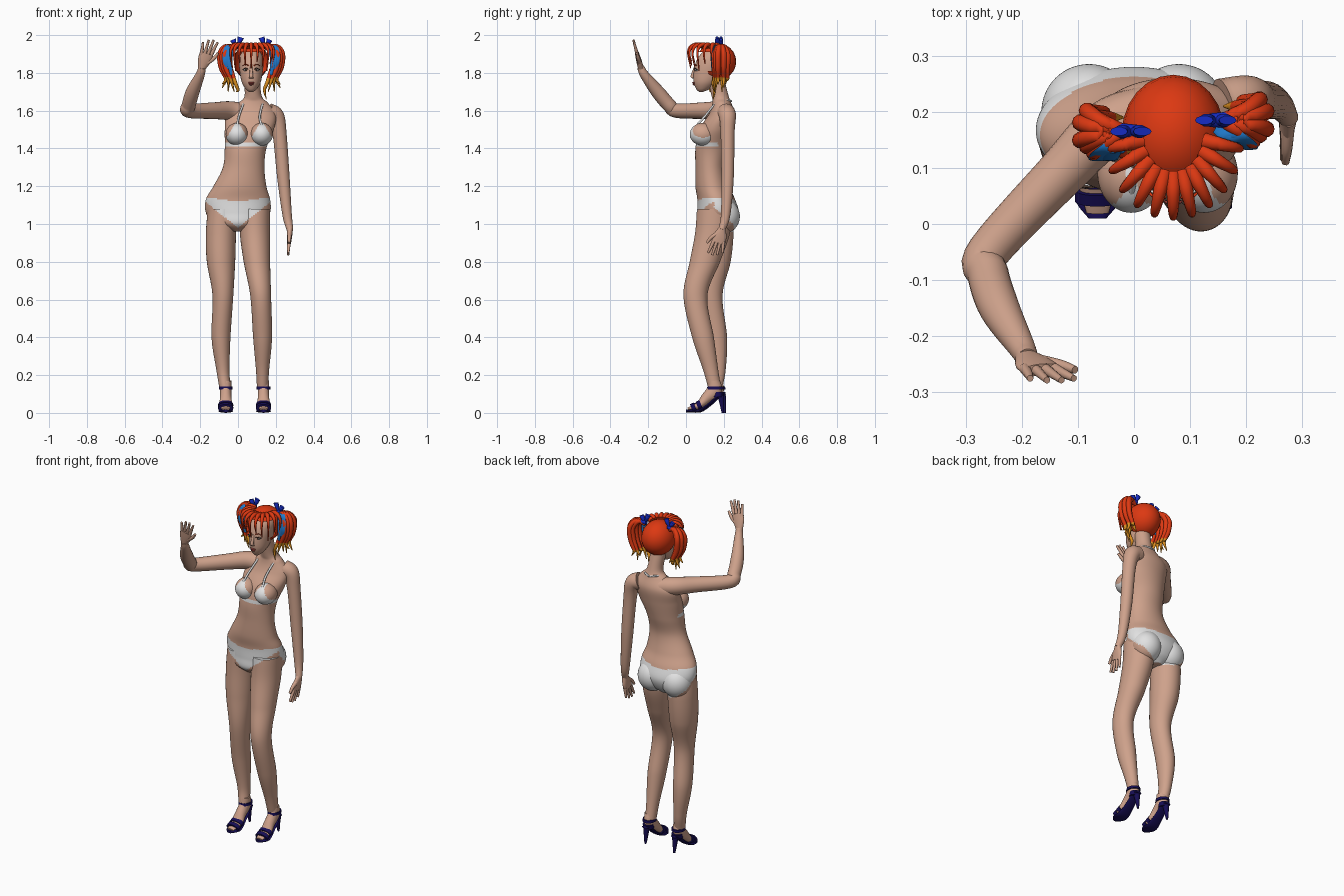
import bpy, bmesh, math
from mathutils import Vector, Matrix

default_cube = bpy.data.objects.get("Cube")
if default_cube:
    bpy.data.objects.remove(default_cube, do_unlink=True)


def material(name, *rgb):
    mat = bpy.data.materials.new(name)
    mat.use_nodes = True
    color = (*rgb, 1)
    mat.diffuse_color = color
    mat.node_tree.nodes["Principled BSDF"].inputs["Base Color"].default_value = color
    return mat


SKIN = material("skin", .62, .36, .26)
WHITE = material("white fabric", .76, .76, .76)
HAIR = material("red hair", .72, .04, .006)
TIPS = material("orange hair tips", .72, .28, .015)
BOW = material("blue bow", .008, .025, .55)
RIBBON = material("light blue ribbon", .015, .2, .62)
SHOE = material("navy shoe", .008, .004, .09)
LIPS = material("lip red", .36, .06, .05)
DARK = material("dark brown", .06, .025, .015)
X, Y, Z = Matrix.Identity(3)


def finish(name, bm, mats, rule):
    bmesh.ops.recalc_face_normals(bm, faces=bm.faces)
    if rule:
        for face in bm.faces:
            face.material_index = int(rule(face.calc_center_median()))
    mesh = bpy.data.meshes.new(name)
    bm.to_mesh(mesh)
    bm.free()
    for mat in mats:
        mesh.materials.append(mat)
    mesh.shade_smooth()
    mesh.set_sharp_from_angle(angle=math.radians(50))
    bpy.context.collection.objects.link(bpy.data.objects.new(name, mesh))


def spline(points, steps):
    """Smooth curve through points of any dimension."""
    pts = [Vector(p) for p in points]
    pts = [pts[0] * 2 - pts[1], *pts, pts[-1] * 2 - pts[-2]]
    curve = []
    for a, b, c, d in zip(pts, pts[1:], pts[2:], pts[3:]):
        for k in range(steps):
            t = k / steps
            curve.append(b + ((c - a) * t + (a * 2 - b * 5 + c * 4 - d) * t * t
                              + (b * 3 - a - c * 3 + d) * t ** 3) / 2)
    return curve + [pts[-2]]


def tube(name, points, *mats, side=X, sides=24, steps=6, deep=1, rule=None, flat=False):
    """Loft ellipses along a path of (x, y, z, width, depth); depth may follow width."""
    rows = spline([p if len(p) == 5 else (*p, p[-1] * deep) for p in points], steps)
    centers = [Vector(row[:3]) for row in rows]
    bm = bmesh.new()
    rings = []
    for i, row in enumerate(rows):
        along = centers[min(i + 1, len(rows) - 1)] - centers[max(i - 1, 0)]
        along = Z if flat else along.normalized()
        u = (side - along * side.dot(along)).normalized()
        v = along.cross(u)
        wide, thick = max(row[3], .001), max(row[4], .001)
        angles = [math.tau * k / sides for k in range(sides)]
        rings.append([bm.verts.new(centers[i] + u * wide * math.cos(w) + v * thick * math.sin(w))
                      for w in angles])
    for low, high in zip(rings, rings[1:]):
        for k in range(sides):
            bm.faces.new((low[k], low[k - 1], high[k - 1], high[k]))
    bm.faces.new(rings[0])
    bm.faces.new(rings[-1])
    finish(name, bm, mats, rule)


def rod(name, path, start, end, mat, **options):
    """Tube whose radius runs evenly from start to end."""
    last = len(path) - 1
    tube(name, [(*p, start + (end - start) * i / last) for i, p in enumerate(path)],
         mat, sides=10, **options)


def ball(name, center, radii, *mats, rule=None, segments=32, keep=None):
    bm = bmesh.new()
    place = Matrix.LocRotScale(Vector(center), None, Vector(radii))
    bmesh.ops.create_uvsphere(bm, u_segments=segments, v_segments=segments // 2,
                              radius=1, matrix=place)
    if keep:
        unwanted = [face for face in bm.faces if not keep(face.calc_center_median())]
        bmesh.ops.delete(bm, geom=unwanted, context='FACES')
    finish(name, bm, mats, rule)


# Swimsuit areas as rules on position
def brief(c):
    out = abs(c.x)
    if c.y < .15:
        low = .98 + .8 * out
    else:
        low = .96 + 5 * max(0, out - .05) ** 2
        if out > .13:
            low = max(low, 1.24 - c.y)
    return low < c.z < 1.12 + .12 * out


def chest_band(c):
    return 1.41 < c.z < 1.43 and c.y < .17


# Torso and neck
tube("torso", [
    (0, .16, .96, .04, .06), (0, .16, 1, .13, .1), (0, .17, 1.06, .17, .11),
    (0, .16, 1.13, .17, .1), (.01, .14, 1.2, .14, .09), (.03, .13, 1.3, .11, .08),
    (.04, .14, 1.4, .11, .09), (.06, .16, 1.5, .13, .09), (.07, .19, 1.58, .13, .07),
    (.08, .19, 1.64, .08, .05), (.08, .18, 1.68, .045, .045), (.07, .15, 1.8, .045, .045)],
    SKIN, WHITE, sides=96, steps=10, flat=True, rule=lambda c: brief(c) or chest_band(c))

for s, word in ((1, "left"), (-1, "right")):
    ball(word + "_buttock", (s * .08, .2, 1.04), (.085, .085, .09), SKIN, WHITE,
         rule=brief, segments=64)
    # Bust with triangular cups, and straps around the neck
    bx = .06 + s * .065
    ball(word + "_bust", (bx, .09, 1.475), (.06, .07, .06), SKIN, WHITE, segments=72,
         rule=lambda c: c.z < 1.435 or abs(c.x - bx) < .6 * (1.55 - c.z))
    rod(word + "_neck_strap", [(bx, .055, 1.52), (bx - s * .01, .1, 1.57),
        (.08 + s * .05, .16, 1.64), (.08 + s * .04, .22, 1.655), (.08, .24, 1.65)],
        .006, .005, WHITE)

# Legs, the left knee bent forward
legs = {
    "left_leg": [(.09, .15, 1.08, .08), (.09, .14, .95, .08), (.1, .1, .8, .07),
                 (.12, .05, .62, .055), (.13, .09, .4, .05), (.13, .13, .23, .035),
                 (.13, .15, .14, .03)],
    "right_leg": [(-.08, .16, 1.08, .08), (-.09, .16, .95, .08), (-.09, .15, .8, .075),
                  (-.08, .13, .62, .055), (-.09, .16, .4, .05), (-.08, .17, .23, .035),
                  (-.07, .16, .14, .03)]}
for name, path in legs.items():
    tube(name, path, SKIN, WHITE, sides=48, steps=16, deep=1.15, rule=brief, flat=True)


# Feet in open high heeled sandals, as rows of (forward, height, width, thickness)
def foot_part(name, x, y, rows, mat, **options):
    tube(name, [(x, y - forward, *rest) for forward, *rest in rows], mat, **options)


for word, x, y in (("left", .135, .15), ("right", -.065, .16)):
    foot_part(word + "_foot", x, y, [
        (0, .17, .03, .03), (0, .12, .03, .04), (.04, .08, .03, .03),
        (.08, .04, .035, .02), (.14, .02, .02, .007)], SKIN)
    foot_part(word + "_sole", x, y, [
        (-.05, .1, .02, .006), (-.02, .09, .026, .007), (.03, .045, .03, .007),
        (.08, .012, .037, .008), (.12, .01, .038, .008), (.15, .01, .016, .007)], SHOE)
    foot_part(word + "_heel_cup", x, y, [
        (-.015, .085, .03, .03), (-.02, .11, .03, .03)], SHOE, flat=True)
    foot_part(word + "_ankle_strap", x, y, [
        (-.005, .125, .036, .044), (-.005, .14, .036, .042)], SHOE, flat=True)
    for forward, height in ((.08, .04), (.11, .027)):
        foot_part(word + "_toe_strap", x, y, [
            (forward + .01, height - .004, .04, .024),
            (forward - .01, height + .004, .04, .026)], SHOE)
    rod(word + "_heel_spike", [(x, y + .035, .09), (x, y + .045, 0)], .018, .006, SHOE)

# Arms, the right one raised to wave
tube("left_arm", [
    (.16, .21, 1.59, .05), (.2, .22, 1.57, .045), (.22, .22, 1.48, .037),
    (.24, .22, 1.25, .033), (.26, .21, 1.05, .025), (.275, .19, .97, .018)], SKIN, side=Y)
tube("right_arm", [
    (.03, .2, 1.59, .05), (-.05, .17, 1.6, .05), (-.13, .09, 1.6, .044),
    (-.26, -.05, 1.6, .038), (-.26, -.09, 1.63, .037), (-.24, -.15, 1.7, .036),
    (-.2, -.22, 1.79, .024), (-.19, -.24, 1.83, .019)], SKIN, side=Z)


# Hands: palm, four fingers and a thumb on the across side
def hand(word, wrist, reach, across):
    def at(length, shift):
        return Vector(wrist) + Vector(reach) * length + across * shift

    tube(word + "_palm", [(*at(-.05, 0), .02, .016), (*at(.25, 0), .035, .014),
                          (*at(.5, 0), .036, .011)], SKIN, side=across)
    for k in range(4):
        spread = (k - 1.5) / 50
        rod(word + "_finger", [at(.45, spread * .9), at(.7, spread * 1.1),
                               at(1 - 4 * abs(spread), spread * 1.3)], .01, .006, SKIN, side=across)
    rod(word + "_thumb", [at(.1, .01), at(.3, .045), at(.5, .06)], .013, .007, SKIN)


hand("left", (.275, .19, .97), (-.01, -.04, -.14), -Y)
hand("right", (-.19, -.24, 1.83), (.05, -.04, .15), X)

# Head and face
fx = .07
tube("head", [
    (fx, .08, 1.7, .012, .012), (fx, .09, 1.715, .03, .036), (fx, .105, 1.75, .05, .064),
    (fx, .125, 1.8, .06, .085), (fx, .14, 1.85, .065, .09), (fx, .15, 1.89, .06, .08),
    (fx, .155, 1.93, .035, .045)], SKIN, sides=48, flat=True)
rod("nose", [(fx, .05, 1.835), (fx, .038, 1.8), (fx, .034, 1.78), (fx, .045, 1.77)],
    .007, .012, SKIN, flat=True)
ball("upper_lip", (fx, .043, 1.748), (.017, .01, .005), LIPS)
ball("lower_lip", (fx, .045, 1.74), (.013, .01, .006), LIPS)
for s in (1, -1):
    def brow_arc(inner, outer, height):
        return [(fx + s * inner, .048, height), (fx + s * (inner + outer) / 2, .046, height + .008),
                (fx + s * outer, .058, height)]

    ball("eye", (fx + s * .028, .058, 1.816), (.014, .011, .007), WHITE)
    ball("iris", (fx + s * .028, .048, 1.816), (.005, .003, .006), DARK)
    rod("eyelid", brow_arc(.012, .044, 1.817), .002, .003, DARK)
    rod("eyebrow", brow_arc(.014, .046, 1.838), .003, .002, HAIR)

# Hair cap and curled fringe
ball("hair_cap", (fx, .16, 1.86), (.092, .106, .1), HAIR, segments=24,
     keep=lambda c: c.z > 1.9 or c.z > 1.765 and c.y > .125)
locks = 11
for i in range(locks):
    turn = math.radians(160 * i / (locks - 1) - 80)
    drop = .02 * (i % 3) + .02 * abs(math.sin(turn))
    arc = [(.07, 1.94), (.105, 1.95), (.138, 1.935), (.148, 1.9), (.135, 1.865 - drop)]
    rod("fringe_lock", [(fx + r * .82 * math.sin(turn), .16 - r * math.cos(turn), z)
                        for r, z in arc], .015, .003, HAIR)


# Pigtails with orange ends, ribbons and bows, as rows of (outward, back, height, radii)
for s, word, y in ((1, "left", .185), (-1, "right", .165)):
    def tail(part, rows, *mats, **options):
        root = Vector((fx + s * .075, y, 1.94))
        tube(word + part, [(root.x + s * out, root.y + back, root.z + up, *radii)
                           for out, back, up, *radii in rows], *mats, sides=10, **options)

    def dipped(c):
        return c.z < 1.775

    for i in range(8):
        fan = (i - 3.5) / 100
        out = .035 + .012 * (i % 3)
        curl = .02 * (i % 3 - 1)
        end = -.24 + .02 * (i * 5 % 4)
        tail("_pigtail_lock", [
            (0, 0, -.015, .008), (out, fan * .4, 0, .013), (out + .03, fan, -.04, .015),
            (out + .025, fan, -.11, .014), (out, fan, -.17, .01), (out + curl, fan, end, .002)],
            HAIR, TIPS, rule=dipped)
    # Long inner lock beside the neck
    tail("_inner_lock", [
        (.03, -.03, -.12, .009), (.01, -.04, -.19, .01), (-.005, -.035, -.23, .008),
        (.005, -.04, -.26 - .02 * s, .001)], HAIR, TIPS, rule=dipped)
    for out, bottom in ((.03, -.15), (.05, -.12)):
        tail("_ribbon_tail", [
            (0, -.015, 0, .008, .003), (out, -.035, -.005, .015, .003),
            (out + .01, -.05, -.07, .016, .003), (out, -.045, bottom, .007, .002)], RIBBON)
    tail("_bow_knot", [(-.01, 0, 0, .012), (.02, 0, 0, .015)], BOW, side=Y)
    for out, top in ((-.02, .048), (.022, .036)):
        tail("_bow_loop", [(0, 0, 0, .004, .006), (out * .7, 0, top * .6, .012, .012),
                           (out, 0, top, .017, .008)], BOW)
